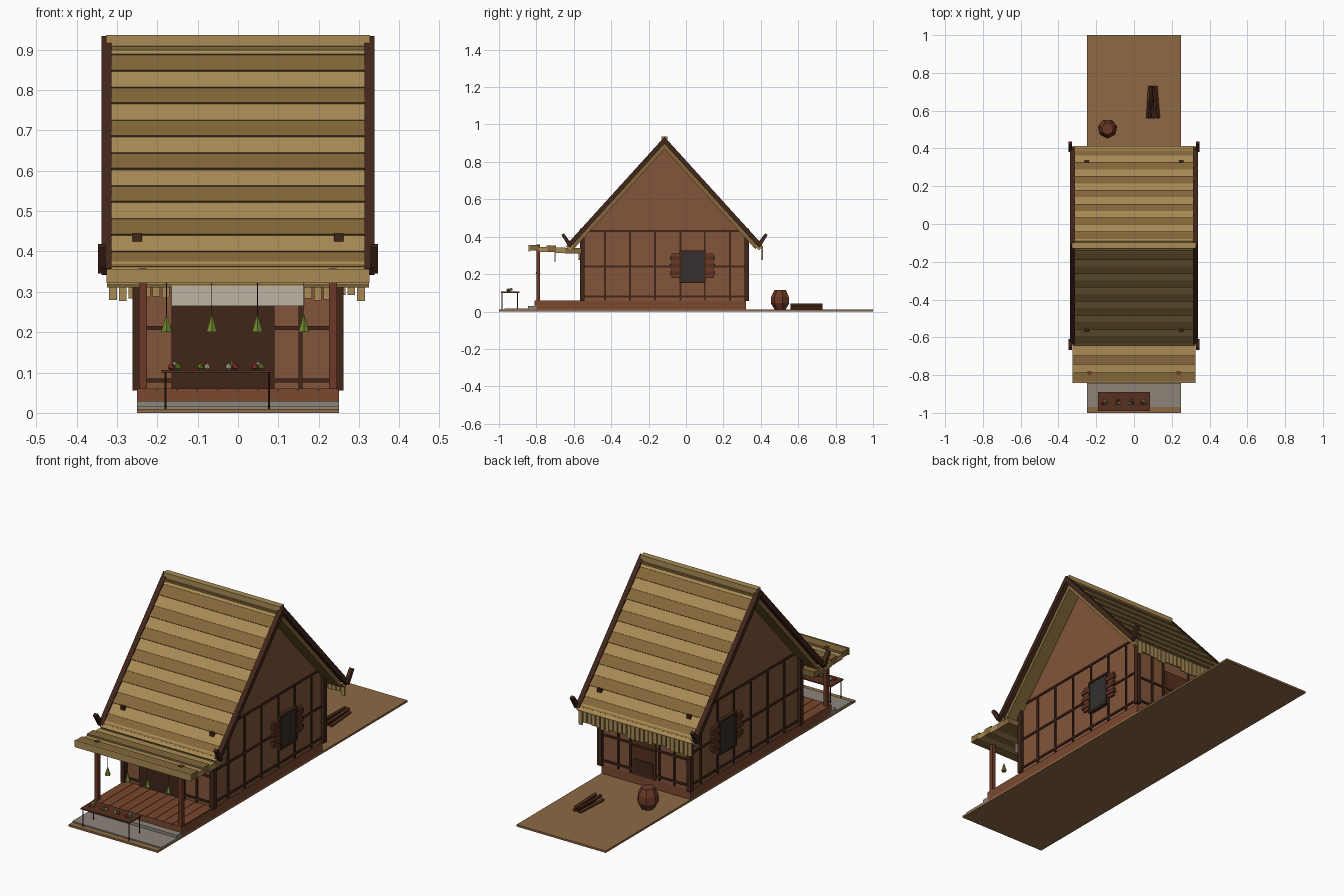
import bpy, bmesh, math, random
from mathutils import Vector, Matrix

if "Cube" in bpy.data.objects:
    bpy.data.objects.remove(bpy.data.objects["Cube"])

random.seed(4)


def mat(name, hexcol):
    m = bpy.data.materials.new(name)
    c = [int(hexcol[i:i + 2], 16) / 255 for i in (0, 2, 4)]
    m.diffuse_color = [((v + 0.055) / 1.055) ** 2.4 if v > 0.04 else v / 12.9 for v in c] + [1]
    m.use_nodes = True
    m.node_tree.nodes["Principled BSDF"].inputs["Base Color"].default_value = m.diffuse_color
    return m


EARTH, WALL, FLOOR = mat("earth", "8E6944"), mat("wall", "82553A"), mat("floor", "7A482F")
DARK, DOOR = mat("dark_wood", "41261A"), mat("door_wood", "57301F")
STRAW, STRAW2 = mat("straw_light", "A88B55"), mat("straw_dark", "83673A")
STONE, PANE, CLOTH = mat("stone", "8C857A"), mat("pane", "33302E"), mat("cloth", "BDB5A3")
GREEN, RED, CLAY = mat("green", "6F8A2E"), mat("red", "A03A2C"), mat("clay", "6B3926")


def finish(name, bm, m):
    bmesh.ops.recalc_face_normals(bm, faces=bm.faces)
    me = bpy.data.meshes.new(name)
    bm.to_mesh(me)
    bm.free()
    me.materials.append(m)
    ob = bpy.data.objects.new(name, me)
    bpy.context.collection.objects.link(ob)
    return ob


def boxes(name, m, *specs):
    """Each spec is (x0, x1, y0, y1, z0, z1)."""
    bm = bmesh.new()
    for x0, x1, y0, y1, z0, z1 in specs:
        mx = (Matrix.Translation(((x0 + x1) / 2, (y0 + y1) / 2, (z0 + z1) / 2))
              @ Matrix.Diagonal((x1 - x0, y1 - y0, z1 - z0, 1)))
        bmesh.ops.create_cube(bm, size=1, matrix=mx)
    return finish(name, bm, m)


def prism(name, m, pts, x0, x1):
    """Extrude a (y, z) outline along x."""
    bm = bmesh.new()
    f = bm.faces.new([bm.verts.new((x0, y, z)) for y, z in pts])
    r = bmesh.ops.extrude_face_region(bm, geom=[f])
    bmesh.ops.translate(bm, vec=(x1 - x0, 0, 0),
                        verts=[v for v in r["geom"] if isinstance(v, bmesh.types.BMVert)])
    return finish(name, bm, m)


def rod(name, m, a, b, r1, r2=None, n=6):
    a, b = Vector(a), Vector(b)
    bm = bmesh.new()
    mx = Matrix.Translation((a + b) / 2) @ (b - a).to_track_quat('Z', 'Y').to_matrix().to_4x4()
    bmesh.ops.create_cone(bm, cap_ends=True, segments=n, radius1=r1,
                          radius2=r1 if r2 is None else r2, depth=(b - a).length, matrix=mx)
    return finish(name, bm, m)


# Ground, stone apron and step, raised floor
boxes("ground", EARTH, (-.25, .25, -1, 1, 0, .01))
boxes("stone_apron", STONE, (-.25, .25, -.97, -.8, .008, .016))
boxes("stone_step", STONE, (-.25, .25, -.845, -.8, .01, .03))
boxes("platform", FLOOR, (-.25, .25, -.81, .32, .01, .055))
boxes("porch_planks", FLOOR, *[(-.25 + i * .05, -.202 + i * .05, -.81, -.55, .05, .06) for i in range(10)])

# House body with gables
RY, RZ, K = -.115, .93, 1.105      # ridge position and roof slope
prism("house_body", WALL, [(-.55, .055), (.32, .055), (.32, .40), (RY, .885), (-.55, .40)], -.245, .245)

# Timber frame on all walls
studs = [-.433, -.30, -.166, -.03, .1, .235]
frame = []
for s in (-1, 1):
    x0, x1 = sorted((s * .24, s * .251))
    frame += [(x0, x1, y - .005, y + .005, .06, .43) for y in studs]
    frame += [(x0, x1, -.55, .32, z - .005, z + .005) for z in (.08, .24, .43)]
for y in (-.55, .32):
    frame += [(x - .005, x + .005, y - .006, y + .006, .06, .38) for x in (-.16, -.075, .085, .155)]
    frame += [(-.25, .25, y - .006, y + .006, z - .005, z + .005) for z in (.08, .21, .36)]
boxes("wall_frame", DARK, *frame)
boxes("corner_posts", DARK, *[(s * .25 - .012, s * .25 + .012, y - .012, y + .012, .055, .445)
                              for s in (-1, 1) for y in (-.556, .325)])

# Shop front opening and back door
boxes("shop_front", DARK, (-.16, .09, -.558, -.54, .06, .31))
boxes("back_door", DOOR, (-.06, .075, .31, .33, .06, .30))
boxes("back_door_lower_panel", DARK, (-.05, .065, .32, .334, .07, .14))
boxes("back_door_rail", DARK, (-.06, .075, .32, .334, .20, .212))

# Side windows with slatted shutters
for s in (-1, 1):
    side = "right" if s > 0 else "left"
    a, b, c = s * .24, s * .257, s * .262
    lo, hi = min(a, b), max(a, b)
    clo, chi = min(a, c), max(a, c)
    boxes(side + "_window", PANE, (lo, hi, -.03, .1, .16, .32))
    boxes(side + "_window_frame", DARK, (clo, chi, -.035, -.025, .155, .325), (clo, chi, .095, .105, .155, .325),
          (clo, chi, -.03, .1, .152, .162), (clo, chi, -.03, .1, .316, .326))
    for y0, y1 in ((-.077, -.035), (.105, .147)):
        boxes(side + "_shutter", CLAY, (lo, hi, y0, y1, .18, .31))
        boxes(side + "_shutter_slats", DOOR, *[(clo, chi, y0 - .009, y1 + .009, z, z + .02)
                                              for z in (.195, .235, .275)])

# Main roof: core slabs plus overlapping straw courses
N = math.hypot(1, K)


def roof_pt(s, d, off):
    """Point at run d from the ridge on side s, raised by off perpendicular to the slope."""
    return (RY + s * (d + off * K / N), RZ - K * d + off / N)


EAVE = .515
for s in (-1, 1):
    side = "back" if s > 0 else "front"
    inner = .062
    prism(side + "_roof_core", STRAW2, [(RY, RZ - .012), roof_pt(s, EAVE, -.008), roof_pt(s, EAVE, -.04),
                                        (RY, RZ - inner)], -.315, .315)
    n = 14
    for i in range(n):
        d0, d1 = i * EAVE / n, (i + 1) * EAVE / n
        lift = .002 if i % 2 else -.001
        prism(f"{side}_straw_course", STRAW2 if i % 2 else STRAW,
              [roof_pt(s, d0, -.004), roof_pt(s, d1, lift), roof_pt(s, d1, -.015), roof_pt(s, d0, -.015)],
              -.32, .32)
    # Eave trim
    prism(side + "_eave_trim", STRAW, [roof_pt(s, EAVE - .012, .001), roof_pt(s, EAVE + .012, .001),
                                       roof_pt(s, EAVE + .012, -.03), roof_pt(s, EAVE - .012, -.03)], -.325, .325)
    # Gable boards and upturned horns
    for t in (-1, 1):
        x0, x1 = sorted((t * .313, t * .338))
        prism(side + "_gable_board", DARK, [(RY, RZ + .004), roof_pt(s, .52, .004), roof_pt(s, .52, -.02),
                                            (RY, RZ - .032)], x0, x1)
        x0, x1 = sorted((t * .328, t * .347))
        prism(side + "_gable_horn", DARK, [(RY + s * p, z) for p, z in
                                           ((.495, .36), (.512, .345), (.552, .41), (.538, .418))], x0, x1)
boxes("ridge_cap", STRAW, (-.327, .327, RY - .016, RY + .016, .905, .936))
boxes("ridge_straw_wrap", STRAW2, (-.315, .315, RY - .026, RY + .026, .89, .908))


# Straw fringe beneath the eaves
def fringe(name, y, xw, ztop, n):
    w = 2 * xw / n
    boxes(name, STRAW, *[(-xw + i * w, -xw + (i + .8) * w, y - .004, y + .004,
                          random.uniform(.275, .295), ztop) for i in range(n)])


fringe("back_fringe", .407, .32, .35, 26)
fringe("front_fringe", -.572, .235, .33, 20)

# Porch awning made of stepped straw boards
for i, (y0, y1, z0, z1) in enumerate([(-.84, -.785, .325, .355), (-.79, -.74, .318, .345), (-.745, -.695, .318, .353),
                                      (-.70, -.645, .314, .343), (-.65, -.56, .311, .34)]):
    boxes("awning_board", STRAW if i % 2 else STRAW2, (-.325, .325, y0, y1, z0, z1))
boxes("awning_front_edge", STRAW, (-.326, .326, -.842, -.835, .322, .357))
boxes("awning_posts", CLAY, *[(s * .235 - .01, s * .235 + .01, -.80, -.78, .055, .358) for s in (-1, 1)])

# Hanging cloth and herb bundles
boxes("cloth_banner", CLOTH, (-.165, .165, -.702, -.698, .265, .315))
for x in (-.177, -.065, .048, .163):
    rod("herb_bundle", GREEN, (x, -.79, .2), (x, -.79, .247), .014, 0, 5)
    rod("herb_string", DARK, (x, -.79, .24), (x, -.79, .325), .001, n=4)

# Produce table
boxes("table_top", DOOR, (-.19, .085, -.99, -.89, .1, .106))
for x in (-.18, .077):
    for y in (-.984, -.9):
        rod("table_leg", DARK, (x, y, .01), (x, y, .102), .0025, n=5)
for i, x in enumerate((-.157, -.085, -.015, .05)):
    for j, (dx, dy) in enumerate(((-.008, -.006), (.009, -.003), (0, .009))):
        bm = bmesh.new()
        bmesh.ops.create_icosphere(bm, subdivisions=1, radius=.0095,
                                   matrix=Matrix.Translation((x + dx, -.945 + dy, .114 + .004 * (j == 2))))
        finish("produce", bm, (RED, GREEN, CLOTH)[(i + j) % 3])

# Clay jar behind the house
for z0, z1, r0, r1 in ((.01, .045, .031, .052), (.045, .08, .052, .049), (.08, .115, .049, .032)):
    rod("clay_jar", CLAY, (-.14, .505, z0), (-.14, .505, z1), r0, r1, 7)

# Firewood pile
for i in range(5):
    x, top = (.078, .1, .122, .088, .112)[i], i > 2
    j = random.uniform(-.008, .008)
    z = .033 if top else .017
    rod("firewood", DARK if i % 2 else DOOR, (x - j, .56, z), (x + j, .73, z), .009, n=5)
